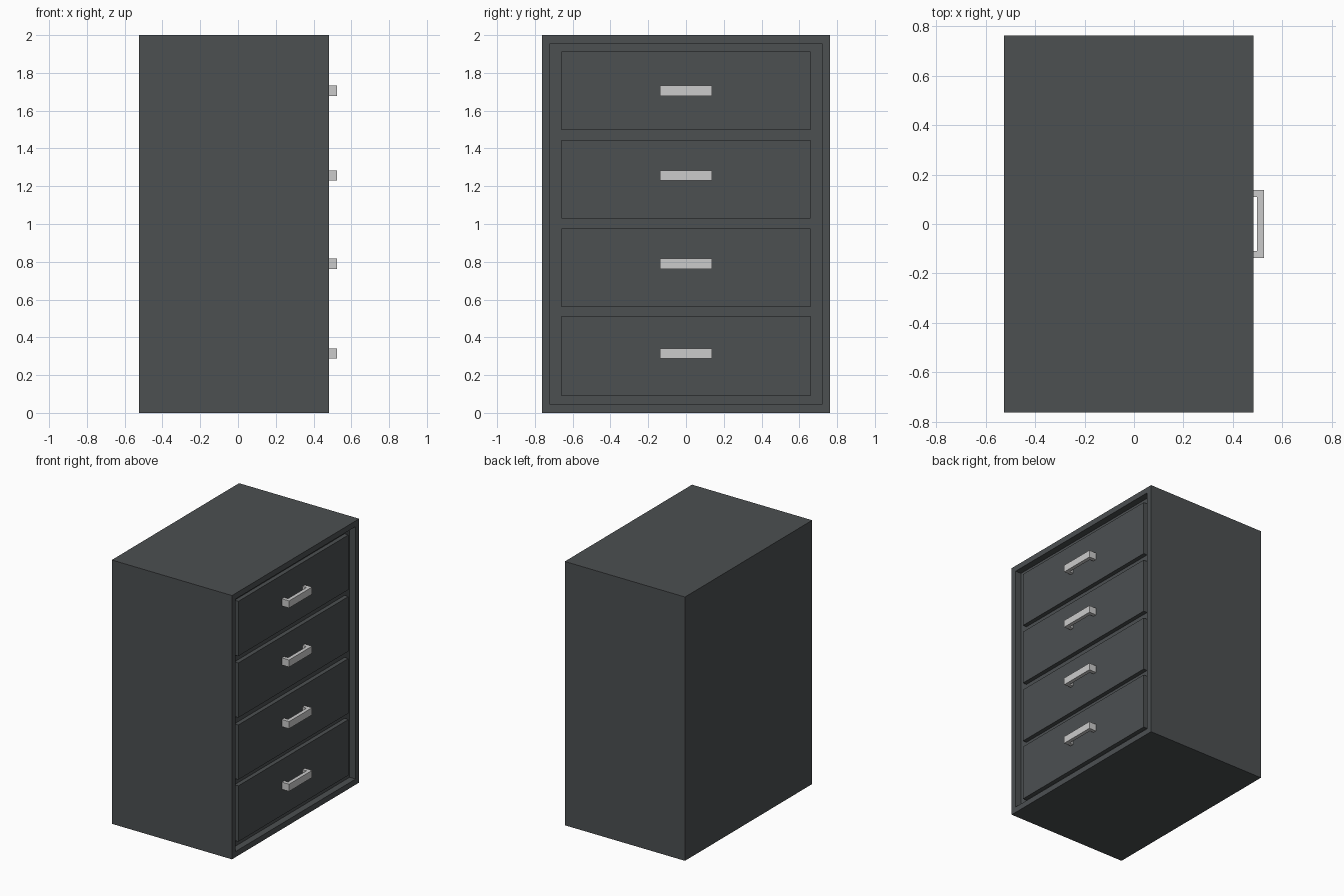
import bpy, bmesh
from mathutils import Vector

if "Cube" in bpy.data.objects:
    bpy.data.objects.remove(bpy.data.objects["Cube"])

FRONT = 0.483      # x of the cabinet's open face
RECESS = 0.05      # depth of the front recess
FACE = FRONT - 0.018   # x of the drawer fronts

dark = bpy.data.materials.new("dark_grey")
dark.diffuse_color = (0.072, 0.079, 0.083, 1)
dark.use_nodes = True
dark.node_tree.nodes["Principled BSDF"].inputs["Base Color"].default_value = dark.diffuse_color


def finish(bm, name, mat=None):
    bmesh.ops.recalc_face_normals(bm, faces=bm.faces)
    me = bpy.data.meshes.new(name)
    bm.to_mesh(me)
    bm.free()
    if mat:
        me.materials.append(mat)
    ob = bpy.data.objects.new(name, me)
    bpy.context.collection.objects.link(ob)
    return ob


def box(lo, hi):
    bm = bmesh.new()
    bmesh.ops.create_cube(bm, size=1)
    lo, hi = Vector(lo), Vector(hi)
    bmesh.ops.scale(bm, vec=hi - lo, verts=bm.verts)
    bmesh.ops.translate(bm, vec=(lo + hi) / 2, verts=bm.verts)
    return bm


# Cabinet body: box with the +x face inset and pushed back
bm = box((-0.525, -0.762, 0), (FRONT, 0.762, 2))
face = max(bm.faces, key=lambda f: f.calc_center_median().x)
bmesh.ops.inset_region(bm, faces=[face], thickness=0.061)
wall = bmesh.ops.extrude_face_region(bm, geom=[face])
bmesh.ops.translate(bm, vec=(-RECESS, 0, 0),
                    verts=[v for v in wall["geom"] if isinstance(v, bmesh.types.BMVert)])
if face.is_valid:
    bmesh.ops.delete(bm, geom=[face], context='FACES_ONLY')
finish(bm, "cabinet_body", dark)


# U-shaped pull handle, outline in plan extruded upwards
def handle(z, name):
    back, inner, outer = FACE - 0.004, 0.497, 0.525
    half = [(back, 0.11), (back, 0.138), (outer, 0.138)]
    outline = [(inner, 0.11)] + half
    outline += [(x, -y) for x, y in reversed(outline)]
    bm = bmesh.new()
    f = bm.faces.new([bm.verts.new((x, y, z - 0.027)) for x, y in outline])
    top = bmesh.ops.extrude_face_region(bm, geom=[f])
    bmesh.ops.translate(bm, vec=(0, 0, 0.054),
                        verts=[v for v in top["geom"] if isinstance(v, bmesh.types.BMVert)])
    finish(bm, name)


# Four drawers: bottom, top, handle height
rows = [(0.09, 0.513, 0.315), (0.56, 0.975, 0.79),
        (1.03, 1.445, 1.257), (1.497, 1.912, 1.705)]
for i, (z0, z1, zh) in enumerate(rows, 1):
    finish(box((FRONT - RECESS - 0.01, -0.66, z0), (FACE, 0.66, z1)),
           f"drawer_front_{i}", dark)
    handle(zh, f"drawer_handle_{i}")
